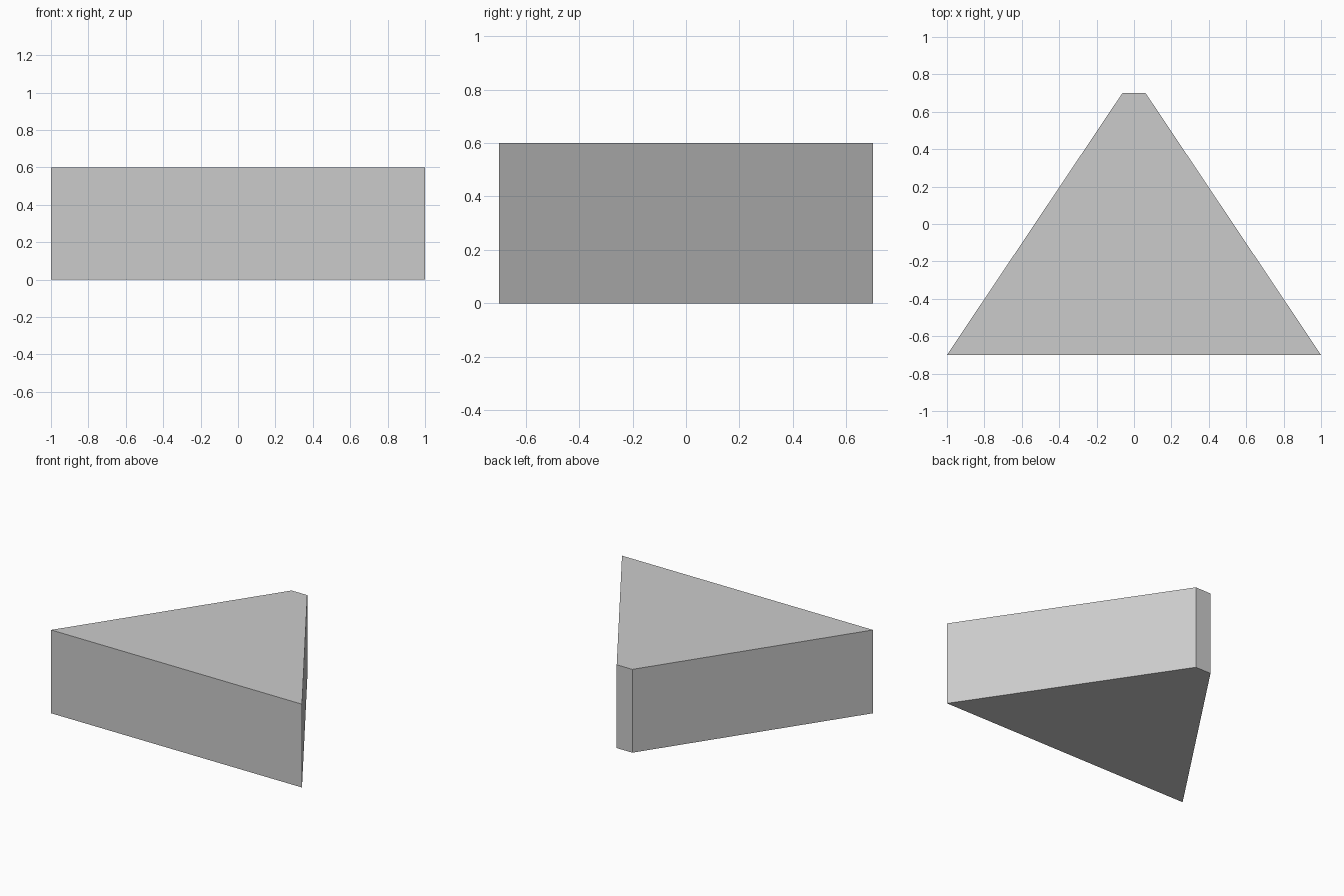
import bpy
import bmesh

if "Cube" in bpy.data.objects:
    bpy.data.objects.remove(bpy.data.objects["Cube"])

FRONT_HALF, BACK_HALF = 1.0, 0.062
HALF_DEPTH, HEIGHT = 0.7, 0.6

# Wedge block: blunt-tipped triangular outline extruded straight up
outline = [(-FRONT_HALF, -HALF_DEPTH), (FRONT_HALF, -HALF_DEPTH),
           (BACK_HALF, HALF_DEPTH), (-BACK_HALF, HALF_DEPTH)]

bm = bmesh.new()
base = bm.faces.new([bm.verts.new((x, y, 0)) for x, y in outline])
extruded = bmesh.ops.extrude_face_region(bm, geom=[base], use_keep_orig=True)
top_verts = [g for g in extruded["geom"] if isinstance(g, bmesh.types.BMVert)]
bmesh.ops.translate(bm, verts=top_verts, vec=(0, 0, HEIGHT))
bmesh.ops.recalc_face_normals(bm, faces=bm.faces)

mesh = bpy.data.meshes.new("wedge_block")
bm.to_mesh(mesh)
bm.free()
bpy.context.collection.objects.link(bpy.data.objects.new("wedge_block", mesh))
